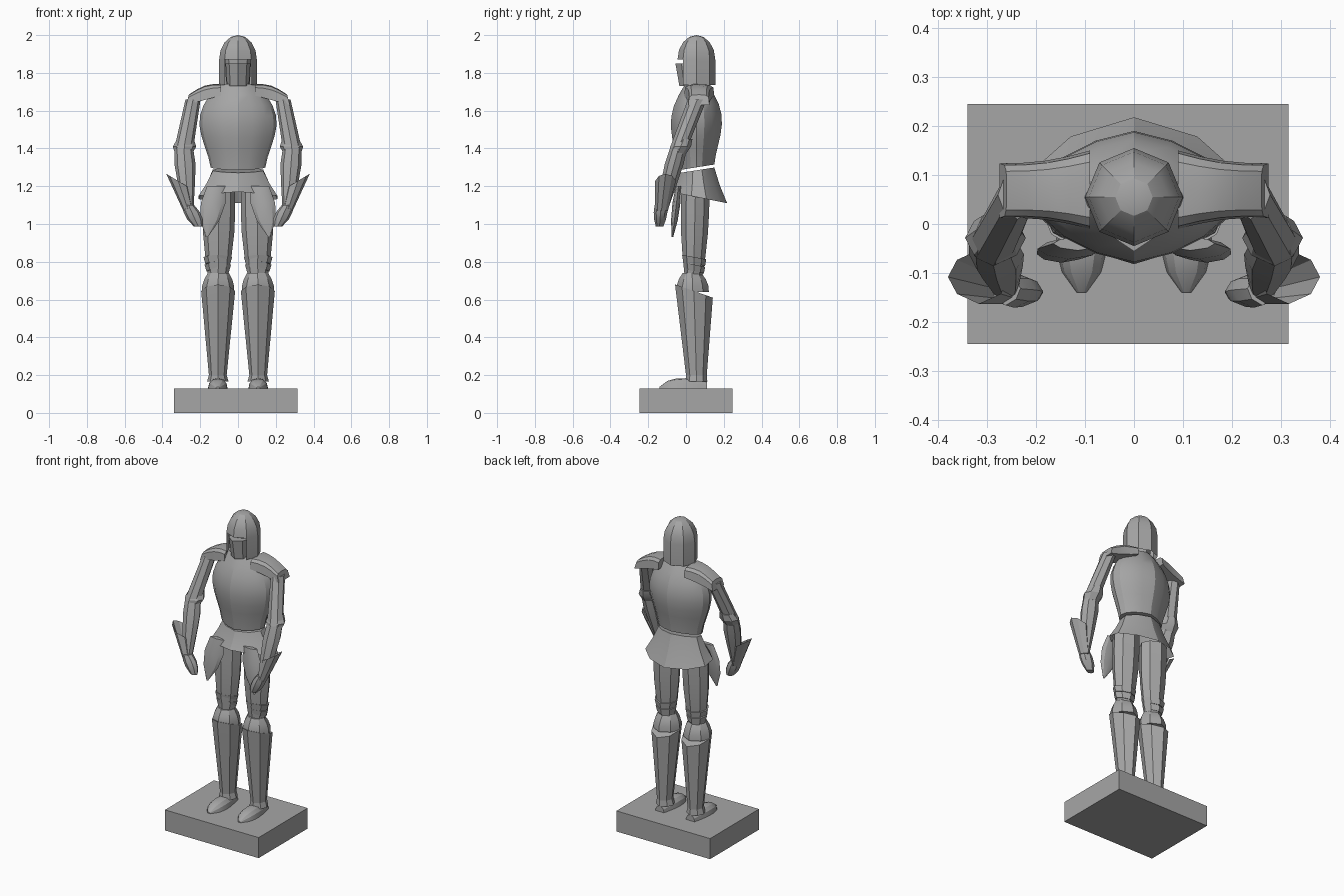
import bpy
import bmesh
import math
from mathutils import Vector

cube = bpy.data.objects.get("Cube")
if cube:
    bpy.data.objects.remove(cube)

shade = .38
steel = bpy.data.materials.new("grey steel")
steel.use_nodes = True
steel.diffuse_color = (shade, shade, shade, 1)
steel.node_tree.nodes["Principled BSDF"].inputs["Base Color"].default_value = steel.diffuse_color


def ridged(count, ridge=.15):
    """Round profile starting at the front, pinched to a ridge front and back."""
    points = []
    for k in range(count):
        angle = math.tau * k / count
        u, v = math.sin(angle), -math.cos(angle)
        points.append((u, v * (1 - ridge * abs(u))))
    return points


def arch(power):
    """Half-round profile with a flat base; a low power makes it boxier."""
    points = []
    for k in range(7):
        angle = math.pi * k / 6
        u, v = -math.cos(angle), max(math.sin(angle), 0)
        points.append((math.copysign(abs(u) ** power, u), v ** power))
    return points


def loft(name, profile, rings, axis="z", side=1, open_start=False, gaps=()):
    """Skin rings given as (centre, size, tilt), each set across the chosen axis."""
    bm = bmesh.new()
    rows = []
    for centre, size, tilt in rings:
        row = []
        for u, v in profile:
            a, b = u * size[0], v * size[1]
            shift = u * tilt[0] + v * tilt[1]
            offset = {"x": (shift, a, b), "y": (a, shift, b), "z": (a, b, shift)}[axis]
            point = Vector(centre) + Vector(offset)
            point.x *= side
            row.append(bm.verts.new(point))
        rows.append(row)
    count = len(profile)
    for r, (low, high) in enumerate(zip(rows, rows[1:])):
        for i in range(count):
            j = (i + 1) % count
            if (r, i) not in gaps:
                bm.faces.new((low[i], low[j], high[j], high[i]))
    if not open_start:
        bm.faces.new(rows[0])
    bm.faces.new(rows[-1])
    bmesh.ops.remove_doubles(bm, verts=bm.verts, dist=.0001)
    bmesh.ops.recalc_face_normals(bm, faces=bm.faces)
    mesh = bpy.data.meshes.new(name)
    bm.to_mesh(mesh)
    bm.free()
    mesh.materials.append(steel)
    obj = bpy.data.objects.new(name, mesh)
    bpy.context.collection.objects.link(obj)
    bpy.ops.object.select_all(action="DESELECT")
    obj.select_set(True)
    bpy.context.view_layer.objects.active = obj
    bpy.ops.object.shade_smooth_by_angle(angle=math.radians(25))


def taper(name, start, end, start_size, end_size, profile=ridged(8), bulge=(0, 0), skew=1,
          steps=1, start_tilt=(0, 0), end_tilt=(0, 0), **options):
    """Loft between two points, swelling by bulge on the way."""
    rings = []
    for k in range(steps + 1):
        t = k / steps
        swell = Vector(bulge) * math.sin(math.pi * t ** skew)
        rings.append((Vector(start).lerp(Vector(end), t),
                      Vector(start_size).lerp(Vector(end_size), t) + swell,
                      Vector(start_tilt).lerp(Vector(end_tilt), t)))
    loft(name, profile, rings, **options)


# Plinth
square = [(-1, -1), (1, -1), (1, 1), (-1, 1)]
taper("plinth", (-.012, 0, 0), (-.012, 0, .13), (.328, .245), (.328, .245), profile=square)

# Helmet: straight skirt open at the face, then a faceted dome
head_radius, brow, crown = .1, 1.87, .13
helmet_rings = [((0, .055, 1.735), (head_radius, head_radius), (0, 0))]
for k in range(5):
    rise = math.pi / 2 * k / 4
    radius = head_radius * math.cos(rise)
    helmet_rings.append(((0, .055, brow + crown * math.sin(rise)), (radius, radius), (0, 0)))
loft("helmet", ridged(8, ridge=0), helmet_rings, open_start=True, gaps=((0, 0), (0, 7)))

# Face guard and the neck behind it
taper("face_guard", (0, .035, 1.73), (0, .03, 1.85), (.058, .07), (.066, .086))
taper("neck", (0, .055, 1.68), (0, .055, 1.88), (.06, .055), (.07, .06))

# Breastplate and backplate in one shell
taper("cuirass", (0, .055, 1.3), (0, .055, 1.74), (.145, .095), (.1, .06),
      profile=ridged(16, ridge=.2), bulge=(.085, .06), skew=1.3, steps=8,
      start_tilt=(0, .015))

# Flared hip skirt, open below
taper("hip_skirt", (0, .068, 1.14), (0, .06, 1.285), (.22, .15), (.14, .09),
      profile=ridged(10), bulge=(-.005, -.005), steps=2, open_start=True,
      start_tilt=(0, -.03), end_tilt=(0, .014))

# Joints of the left limbs; the right ones mirror them
shoulder, elbow, wrist = (.238, .06, 1.66), (.287, -.04, 1.4), (.262, -.13, 1.07)
hip, knee, ankle = (.1, .05, 1.18), (.105, .04, .72), (.107, .055, .2)

for label, side in (("left_", 1), ("right_", -1)):
    # Shoulder plate
    taper(label + "shoulder_plate", (.09, .07, 1.68), (.275, .068, 1.63),
          (.08, .06), (.056, .055), profile=arch(.5), bulge=(-.008, .02), steps=4,
          end_tilt=(0, -.015), axis="x", side=side)

    # Arm plates
    taper(label + "upper_arm", shoulder, elbow, (.04, .05), (.05, .046), side=side)
    taper(label + "elbow_guard", (.278, -.012, 1.45), (.288, -.045, 1.37),
          (.044, .046), (.044, .044), bulge=(.018, .01), steps=2, side=side)
    taper(label + "forearm", elbow, wrist, (.05, .045), (.026, .032),
          bulge=(.012, .008), skew=.5, steps=4, side=side)

    # Gauntlet: flared open cuff and closed mitten
    taper(label + "gauntlet_cuff", (.317, -.108, 1.228), wrist, (.063, .055), (.028, .034),
          start_tilt=(.038, 0), open_start=True, side=side)
    taper(label + "mitten", (.262, -.132, 1.1), (.21, -.14, .987), (.03, .034), (.024, .02),
          bulge=(.018, .008), steps=3, side=side)

    # Pointed plate hanging over the thigh
    taper(label + "hanging_plate", (.165, -.072, .93), (.115, -.04, 1.2),
          (.005, .004), (.05, .014), bulge=(.035, .012), steps=3, side=side)

    # Thigh with two overlapping bands
    taper(label + "thigh", hip, knee, (.085, .075), (.052, .047), bulge=(.014, .01),
          steps=4, side=side)
    for k in range(2):
        top = .825 - k * .04
        spread = .076 - k * .006
        taper(label + "thigh_band_" + "ab"[k], (.107, .043, top - .035), (.107, .043, top),
              (spread - .01, spread - .018), (spread, spread - .012),
              start_tilt=(0, -.012), end_tilt=(0, -.012), side=side)

    # Knee guard
    taper(label + "knee_guard", (.106, .036, .64), (.104, .032, .74), (.085, .085),
          (.056, .05), bulge=(.01, .012), steps=3, side=side)

    # Greave rising to a peak at the knee, with a flared ankle
    taper(label + "greave", ankle, (.105, .042, .645), (.047, .055), (.09, .1),
          end_tilt=(0, -.035), steps=2, side=side)
    taper(label + "ankle_flare", (.107, .055, .165), ankle, (.057, .058), (.047, .055),
          side=side)

    # Pointed foot
    taper(label + "foot", (.107, -.14, .13), (.107, .11, .13), (.01, .008), (.03, .035),
          profile=arch(.9), bulge=(.034, .034), skew=.7, steps=6, axis="y", side=side)
